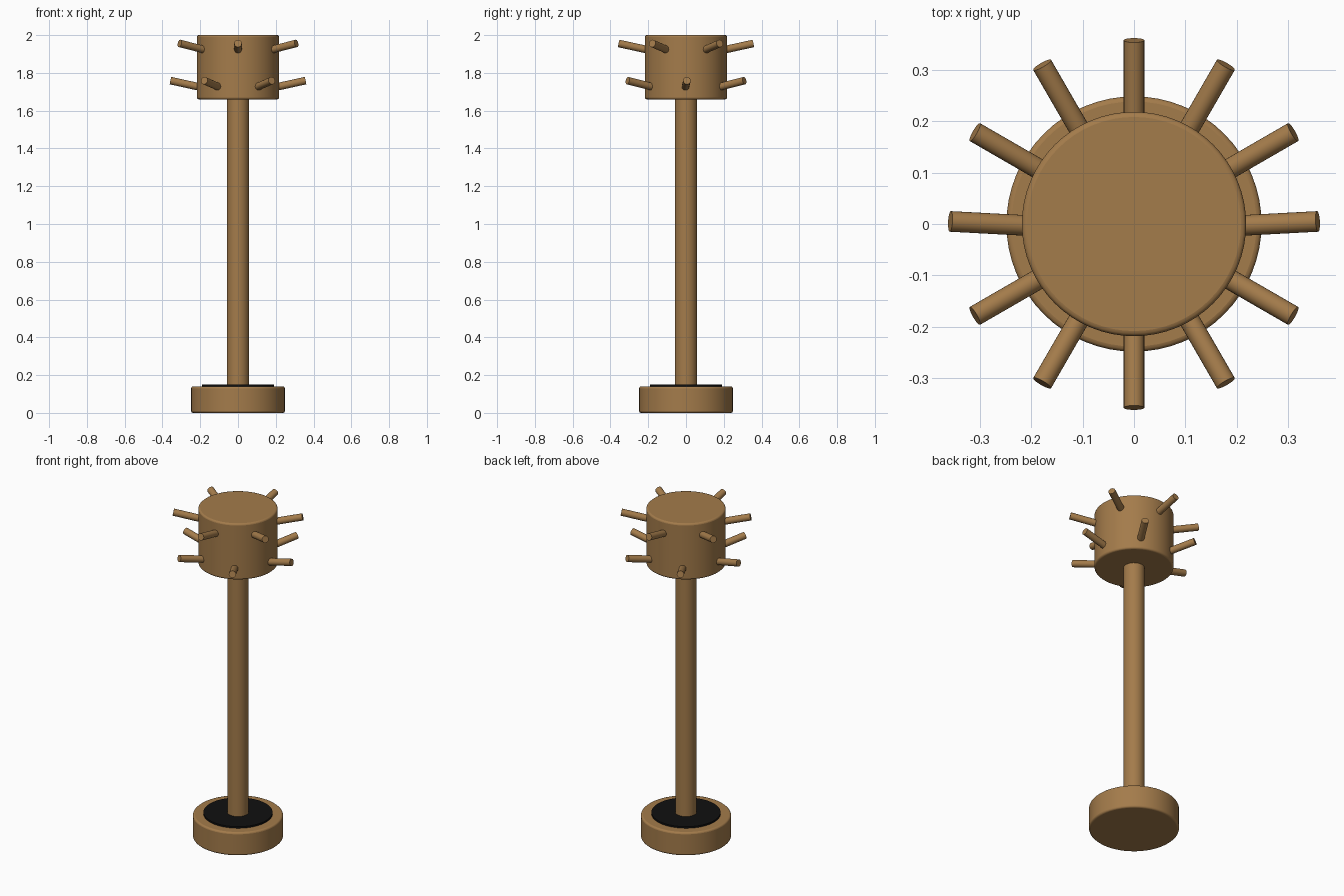
import bpy
import math
from mathutils import Vector

if "Cube" in bpy.data.objects:
    bpy.data.objects.remove(bpy.data.objects["Cube"], do_unlink=True)


def make_material(name, rgb):
    mat = bpy.data.materials.new(name)
    mat.use_nodes = True
    mat.diffuse_color = (*rgb, 1)
    mat.node_tree.nodes["Principled BSDF"].inputs["Base Color"].default_value = (*rgb, 1)
    return mat


wood = make_material("warm_wood", (0.37, 0.20, 0.07))
black = make_material("black_pad", (0.005, 0.005, 0.005))


def cylinder(name, start, end, radius, mat, bevel=0, sides=64):
    """Round bar between two points, with optional softened rims."""
    start, end = Vector(start), Vector(end)
    axis = end - start
    bpy.ops.mesh.primitive_cylinder_add(
        vertices=sides, radius=radius, depth=axis.length,
        location=(start + end) / 2,
        rotation=axis.to_track_quat("Z", "Y").to_euler())
    obj = bpy.context.object
    obj.name = name
    obj.data.materials.append(mat)
    bpy.ops.object.shade_smooth_by_angle(angle=math.radians(35))
    if bevel:
        mod = obj.modifiers.new("soft_rim", "BEVEL")
        mod.width = bevel
        mod.segments = 3
        mod.limit_method = "ANGLE"
        mod.angle_limit = math.radians(40)
    return obj


# Base, dark pad, pole and head
cylinder("base", (0, 0, 0), (0, 0, 0.14), 0.248, wood, 0.01)
cylinder("base_pad", (0, 0, 0.13), (0, 0, 0.15), 0.19, black)
cylinder("pole", (0, 0, 0.13), (0, 0, 1.68), 0.059, wood, sides=32)
cylinder("head", (0, 0, 1.66), (0, 0, 2.0), 0.218, wood, 0.01)

# Two staggered rings of upward-slanting pegs
for row, tip_z, offset in (("lower", 1.759, 0), ("upper", 1.956, 30)):
    for i in range(6):
        angle = math.radians(offset + 60 * i)
        direction = Vector((math.cos(angle), math.sin(angle), 0))
        # The two sideways pegs lean slightly backwards
        lean = Vector((0, 0.005, 0)) if abs(direction.y) < 0.01 else Vector()
        tip = direction * 0.357 + lean + Vector((0, 0, tip_z))
        root = direction * 0.17 - lean + Vector((0, 0, tip_z - 0.041))
        cylinder(f"{row}_peg_{i + 1}", root, tip, 0.02, wood, sides=24)
